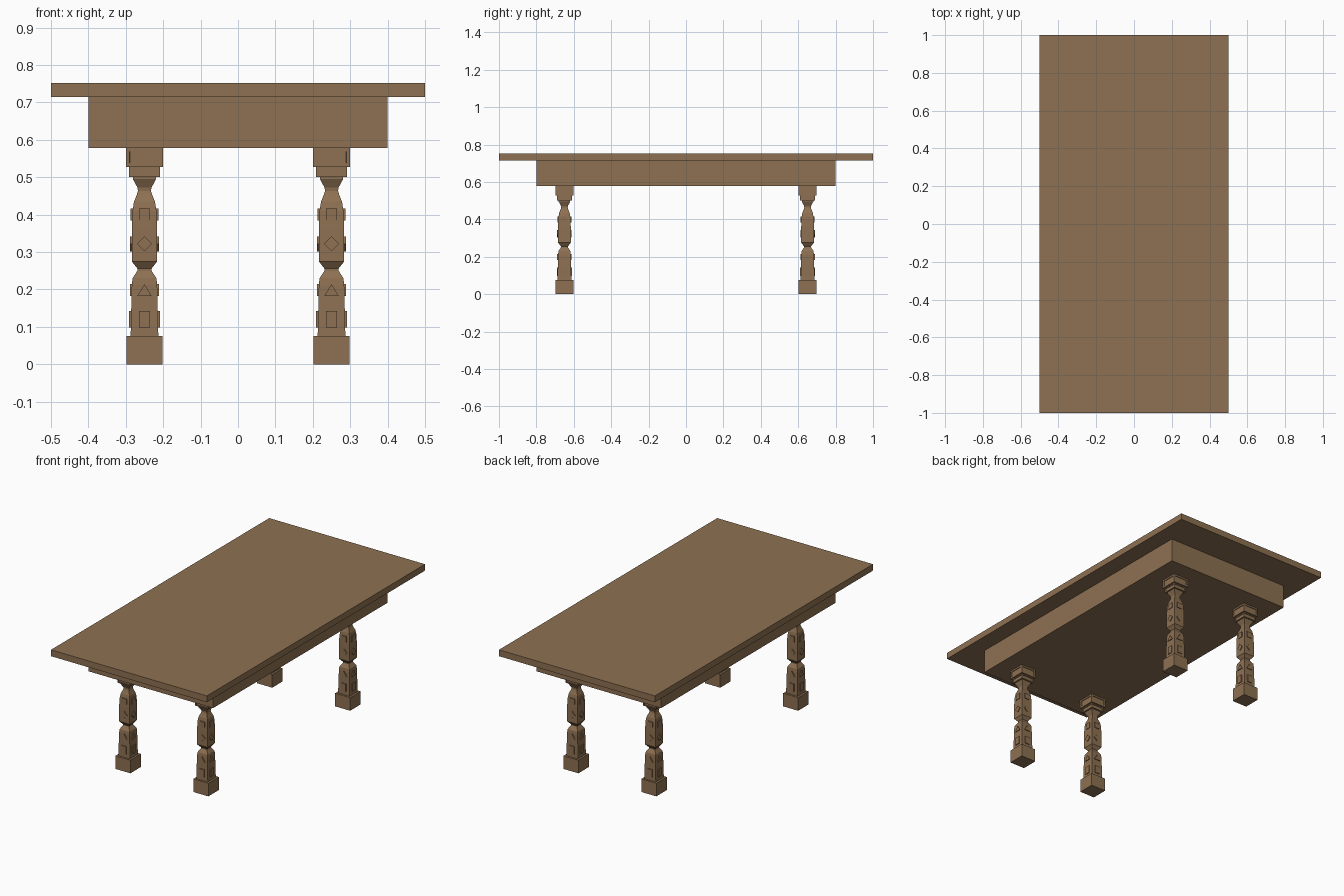
import bpy, bmesh, math
from mathutils import Matrix, Vector

if "Cube" in bpy.data.objects:
    bpy.data.objects.remove(bpy.data.objects["Cube"])

wood = bpy.data.materials.new("brown wood")
wood.diffuse_color = (0.27, 0.165, 0.085, 1)
wood.use_nodes = True
wood.node_tree.nodes["Principled BSDF"].inputs["Base Color"].default_value = wood.diffuse_color

LEGS = [(x, y) for x in (-0.25, 0.25) for y in (-0.65, 0.65)]


def add_object(name, mesh, loc=(0, 0, 0)):
    ob = bpy.data.objects.new(name, mesh)
    ob.location = loc
    bpy.context.collection.objects.link(ob)
    return ob


def finish(bm, name):
    bmesh.ops.recalc_face_normals(bm, faces=bm.faces[:])
    mesh = bpy.data.meshes.new(name)
    bm.to_mesh(mesh)
    bm.free()
    mesh.materials.append(wood)
    return mesh


def box(bm, hx, hy, z0, z1):
    m = Matrix.Translation((0, 0, (z0 + z1) / 2)) @ Matrix.Diagonal((2 * hx, 2 * hy, z1 - z0, 1))
    return bmesh.ops.create_cube(bm, size=1, matrix=m)["verts"]


def box_mesh(name, *dims):
    bm = bmesh.new()
    box(bm, *dims)
    return finish(bm, name)


def panelled_block(name, h, z0, z1, border, depth):
    """Square block with a sunken rectangle on each of its four sides."""
    bm = bmesh.new()
    box(bm, h, h, z0, z1)
    bm.normal_update()
    sides = [f for f in bm.faces if abs(f.normal.z) < 0.5]
    bmesh.ops.inset_individual(bm, faces=sides, thickness=border)
    bmesh.ops.inset_individual(bm, faces=sides, thickness=0.0003, depth=-depth)
    return finish(bm, name)


def shaft_mesh(profile):
    """Square-section shaft lofted through (height, half width) pairs."""
    bm = bmesh.new()
    rings = [[bm.verts.new((sx * r, sy * r, z)) for sx, sy in ((-1, -1), (1, -1), (1, 1), (-1, 1))]
             for z, r in profile]
    for a, b in zip(rings, rings[1:]):
        for i in range(4):
            j = (i + 1) % 4
            bm.faces.new((a[i], a[j], b[j], b[i]))
    bm.faces.new(rings[0])
    bm.faces.new(rings[-1])
    return finish(bm, "leg_shaft")


def plates_mesh(shapes):
    """Raised ornaments repeated on all four sides of the shaft."""
    bm = bmesh.new()
    for pts, out in shapes:
        for k in range(4):
            rot = Matrix.Rotation(k * math.pi / 2, 3, "Z")
            inner = [bm.verts.new(rot @ Vector((x, -0.028, z))) for x, z in pts]
            outer = [bm.verts.new(rot @ Vector((x, -out, z))) for x, z in pts]
            bm.faces.new(inner)
            bm.faces.new(outer)
            for i in range(len(pts)):
                j = (i + 1) % len(pts)
                bm.faces.new((inner[i], inner[j], outer[j], outer[i]))
    return finish(bm, "leg_ornaments")


def rect(h, z0, z1):
    return [(-h, z0), (h, z0), (h, z1), (-h, z1)]


# Tabletop and apron
add_object("tabletop", box_mesh("tabletop", 0.5, 1.0, 0.715, 0.752))
add_object("apron", box_mesh("apron", 0.4, 0.8, 0.578, 0.715))

# Leg parts, shared by the four legs
foot = box_mesh("leg_foot", 0.048, 0.048, 0, 0.076)
shaft = shaft_mesh([(0.076, 0.037), (0.21, 0.034), (0.23, 0.032), (0.25, 0.019), (0.256, 0.019),
                    (0.275, 0.034), (0.36, 0.034), (0.41, 0.032), (0.435, 0.028), (0.452, 0.021),
                    (0.463, 0.0175), (0.472, 0.0185), (0.484, 0.025), (0.495, 0.031), (0.502, 0.031)])
ornaments = plates_mesh([
    (rect(0.015, 0.098, 0.142), 0.041),
    ([(-0.019, 0.183), (0.019, 0.183), (0, 0.214)], 0.039),
    ([(0, 0.302), (0.02, 0.322), (0, 0.342), (-0.02, 0.322)], 0.039),
    (rect(0.015, 0.384, 0.416), 0.037)])
collar = panelled_block("leg_collar", 0.041, 0.5, 0.528, 0.008, 0.004)
cap = panelled_block("leg_cap", 0.049, 0.528, 0.578, 0.0135, 0.004)

for i, (x, y) in enumerate(LEGS, 1):
    for mesh in (foot, shaft, ornaments, collar, cap):
        add_object(f"{mesh.name}_{i}", mesh, (x, y, 0))
